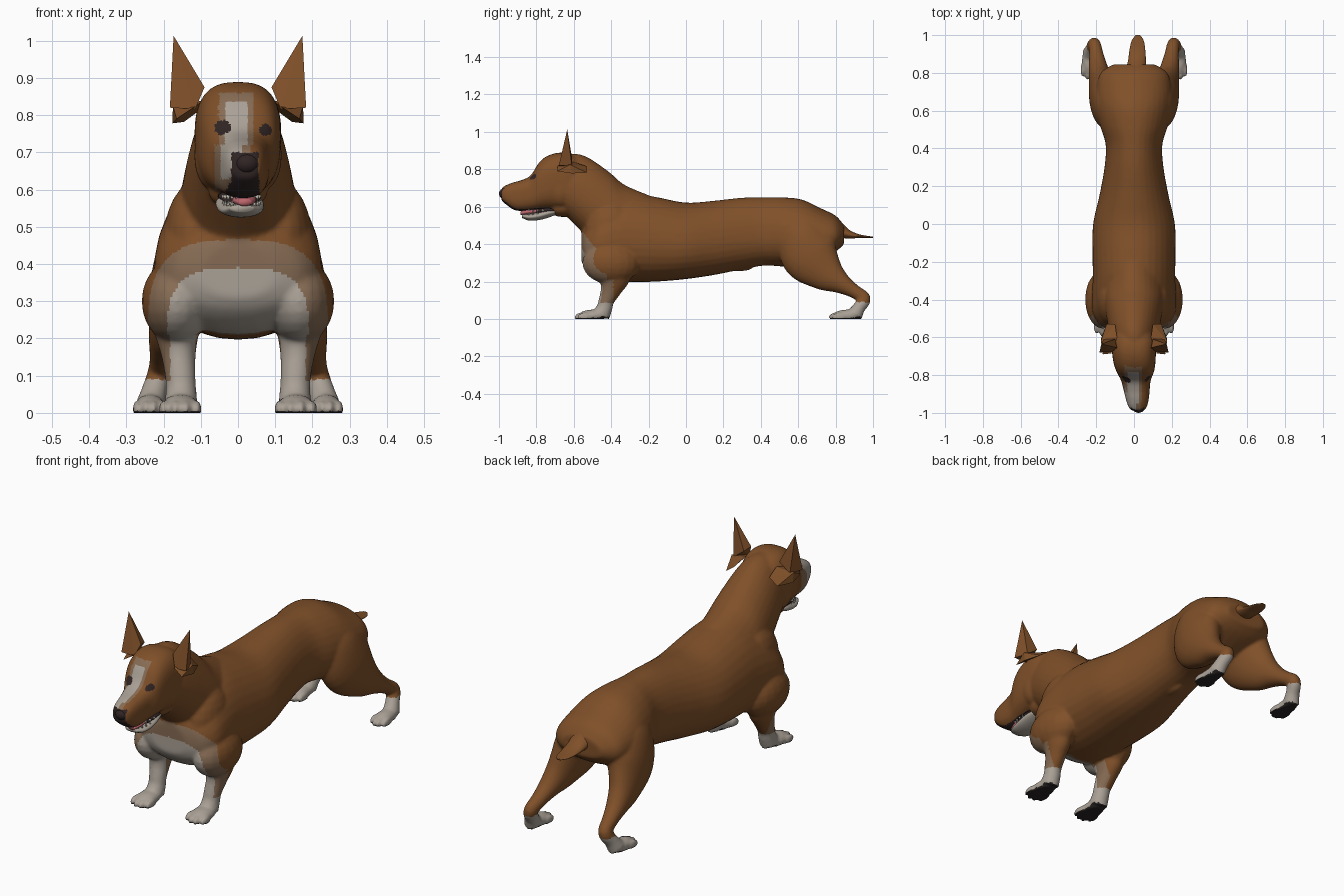
import bpy, bmesh, math
from mathutils import Vector, Matrix

cube = bpy.data.objects.get("Cube")
if cube:
    bpy.data.objects.remove(cube, do_unlink=True)


def material(name, r, g, b):
    m = bpy.data.materials.new(name)
    m.use_nodes = True
    m.diffuse_color = (r, g, b, 1)
    bsdf = m.node_tree.nodes["Principled BSDF"]
    bsdf.inputs["Base Color"].default_value = (r, g, b, 1)
    bsdf.inputs["Roughness"].default_value = 0.8
    return m


BROWN = material("brown coat", 0.213, 0.08, 0.022)
TAN = material("tan blend", 0.24, 0.148, 0.088)
WHITE = material("white fur", 0.4, 0.355, 0.305)
DARK = material("dark nose", 0.03, 0.018, 0.018)
PAD = material("black pads", 0.02, 0.017, 0.016)
PINK = material("pink tongue", 0.5, 0.13, 0.15)
TOOTH = material("ivory teeth", 0.5, 0.47, 0.41)


def smooth_path(sections, k=5):
    """Catmull-Rom resampling of the cross-section list."""
    s = [Vector(v) for v in sections]
    out = []
    for i in range(len(s) - 1):
        a, b, c, d = s[max(i - 1, 0)], s[i], s[i + 1], s[min(i + 2, len(s) - 1)]
        for j in range(k):
            t = j / k
            out.append(b + (c - a) * (t / 2) + (a * 2 - b * 5 + c * 4 - d) * (t * t / 2)
                       + (b * 3 - a - c * 3 + d) * (t ** 3 / 2))
    return out + [s[-1]]


def power(v, p):
    return math.copysign(abs(v) ** p, v)


def loft(bm, sections, axis=None, square=1, pear=0, n=32):
    """Skin rounded rings (x, y, z, half width, half height) along a path."""
    path = smooth_path(sections)
    rings = []
    for i, p in enumerate(path):
        c = Vector(p[:3])
        ahead, behind = path[min(i + 1, len(path) - 1)], path[max(i - 1, 0)]
        t = Vector(axis) if axis else (Vector(ahead[:3]) - Vector(behind[:3])).normalized()
        u = (Vector((1, 0, 0)) - t * t.x).normalized()
        v = t.cross(u)
        ring = []
        for a in (math.tau * j / n for j in range(n)):
            across = power(math.cos(a), square) * (1 - pear * math.sin(a))
            ring.append(bm.verts.new(c + u * p[3] * across + v * p[4] * power(math.sin(a), square)))
        rings.append(ring)
    for r, q in zip(rings, rings[1:]):
        for j in range(n):
            bm.faces.new((r[j], r[(j + 1) % n], q[(j + 1) % n], q[j]))
    bm.faces.new(rings[0][::-1])
    bm.faces.new(rings[-1])


def trunk(bm, rows, square=1, pear=0):
    """Loft along y from rows of (y, bottom, top, half width, centre x)."""
    loft(bm, [(x, y, (b + t) / 2, w, (t - b) / 2) for y, b, t, w, x in rows],
         (0, -1, 0), square, pear)


def ball(bm, c, r):
    bmesh.ops.create_uvsphere(bm, u_segments=20, v_segments=12, radius=1,
                              matrix=Matrix.Translation(c) @ Matrix.Diagonal((*r, 1)))


def finish(name, bm, mat, smooth=True):
    bmesh.ops.recalc_face_normals(bm, faces=bm.faces)
    me = bpy.data.meshes.new(name)
    bm.to_mesh(me)
    bm.free()
    me.materials.append(mat)
    ob = bpy.data.objects.new(name, me)
    bpy.context.collection.objects.link(ob)
    if smooth:
        me.shade_smooth()
    return ob


# Torso, neck and head masses
bm = bmesh.new()
trunk(bm, [(-.56, .31, .46, .1, 0), (-.54, .275, .51, .165, 0), (-.5, .24, .56, .205, 0),
           (-.45, .215, .61, .222, 0), (-.38, .203, .65, .222, 0), (-.28, .197, .67, .217, 0),
           (-.15, .2, .65, .218, 0), (0, .213, .622, .215, 0), (.15, .235, .632, .182, 0),
           (.3, .265, .648, .155, 0), (.42, .285, .65, .149, 0), (.52, .28, .65, .178, 0),
           (.62, .28, .638, .197, 0), (.72, .32, .592, .197, 0), (.8, .36, .552, .175, 0),
           (.845, .4, .5, .11, 0)], .95, .13)
trunk(bm, [(-.65, .56, .88, .112, 0), (-.58, .49, .882, .128, 0), (-.51, .42, .855, .142, 0),
           (-.41, .35, .785, .157, 0), (-.33, .3, .718, .165, 0), (-.2, .3, .662, .15, 0)], 1, .12)
trunk(bm, [(-.56, .62, .85, .095, 0), (-.62, .59, .882, .115, 0), (-.68, .585, .889, .116, 0),
           (-.74, .587, .872, .11, .003), (-.785, .585, .837, .098, .007),
           (-.83, .58, .768, .078, .01), (-.88, .577, .742, .069, .014),
           (-.92, .583, .731, .062, .017), (-.96, .61, .716, .052, .019),
           (-.987, .632, .7, .037, .02)], .74)
ball(bm, (0, .29, .28), (.03, .07, .025))
ball(bm, (0, -.66, .595), (.08, .08, .05))

# Shoulders, cheeks, legs, paws and toes on both sides
for s in (1, -1):
    ball(bm, (s * .165, -.4, .3), (.094, .155, .115))
    ball(bm, (s * .115, -.4, .46), (.085, .14, .16))
    ball(bm, (s * .07, -.67, .69), (.048, .07, .09))
    loft(bm, [(s * .17, -.41, .32, .07, .1), (s * .165, -.385, .23, .062, .09),
              (s * .16, -.4, .16, .047, .058), (s * .155, -.425, .1, .041, .042),
              (s * .153, -.435, .06, .041, .042), (s * .153, -.455, .02, .045, .05)])
    loft(bm, [(s * .09, .6, .55, .05, .07), (s * .115, .62, .46, .09, .13),
              (s * .147, .665, .34, .09, .155), (s * .174, .747, .248, .066, .105),
              (s * .19, .83, .19, .05, .057), (s * .2, .9, .147, .038, .037),
              (s * .21, .952, .108, .033, .036), (s * .225, .925, .06, .034, .034),
              (s * .235, .9, .02, .04, .045)])
    for px, py, w in ((.155, -.5, .05), (.237, .86, .04)):
        ball(bm, (s * px, py, .018), (w, .075, .032))
        for k in range(4):
            off = (k - 1.5) / 1.5
            ball(bm, (s * px + off * w * .88, py - .068 + abs(off) * .024, .01),
                 (w * .27, .039, .024))

body = finish("dog_body", bm, BROWN)
remesh = body.modifiers.new("fuse", 'REMESH')
remesh.mode = 'VOXEL'
remesh.voxel_size = 0.0075
relax = body.modifiers.new("relax", 'SMOOTH')
relax.factor = 0.5
relax.iterations = 8
bpy.context.view_layer.update()
graph = bpy.context.evaluated_depsgraph_get()
fused = bpy.data.meshes.new_from_object(body.evaluated_get(graph))
body.modifiers.clear()
body.data = fused
fused.name = "dog_body"
for v in fused.vertices:
    v.co.z = max(v.co.z, 0)


# Coat markings by position
def coat(c, n):
    x, y, z = abs(c.x), c.y, c.z
    if z < .007 or (z < .03 and n.z < -.5):
        return PAD
    if y < -.72 and z > .57:
        if y < -.945 and z < .7 and -.018 < c.x < .055:
            return DARK
        for ex, ez, w in ((-.042, .766, .021), (.074, .76, .016)):
            if ((c.x - ex) / w) ** 2 + ((z - ez) / w) ** 2 < 1 and abs(y + .8) < .04:
                return DARK
        if n.z < -.6 and abs(c.x - .012) < .045:
            return DARK
        d = abs(c.x + (.005 if z > .72 else .016))
        if z > .63 and d < .031 and z < .835:
            return WHITE
        return TAN if z > .6 and d < .047 and z < .86 else BROWN
    if y > .6:
        return WHITE if z < .09 else BROWN
    if y < -.2 and z < .21 and x > .09:
        if z < .085 or (y < -.415 and x < .182):
            return WHITE
        return TAN if y < -.39 or (x < .145 and y < -.35) else BROWN
    if y < -.42 and z > .19:
        if z > .21 and (x / .19) ** 3 + (abs(z - .21) / .18) ** 3 < 1 and y < -.44:
            return WHITE
        if (x / .242) ** 3 + (abs(z - .21) / .255) ** 3 < 1:
            return TAN
    return BROWN


fused.materials.clear()
palette = [BROWN, TAN, WHITE, DARK, PAD]
for m in palette:
    fused.materials.append(m)
for f in fused.polygons:
    f.material_index = palette.index(coat(f.center, f.normal))
fused.shade_smooth()

# Pointed ears and the ragged flaps below them
ear = [(.183, -.68, .82), (.115, -.675, .816), (.09, -.655, .875), (.16, -.61, .82),
       (.1, -.61, .865), (.173, -.635, 1.013)]
flap = [(.09, -.6, .84), (.12, -.685, .82), (.165, -.69, .79), (.176, -.61, .778),
        (.145, -.53, .782), (.1, -.53, .815), (.175, -.62, .825)]
for s, side in ((1, "left"), (-1, "right")):
    for name, pts in (("ear", ear), ("ear_flap", flap)):
        bm = bmesh.new()
        for px, py, pz in pts:
            bm.verts.new((s * px, py, pz))
        bmesh.ops.convex_hull(bm, input=bm.verts)
        finish(side + "_" + name, bm, BROWN, False)

# Flat tapering tail
bm = bmesh.new()
loft(bm, [(.01, .79, .49, .06, .05), (.016, .86, .455, .048, .026), (.018, .92, .443, .042, .011),
          (.02, .97, .438, .032, .006), (.02, 1.0, .437, .012, .003)])
finish("tail", bm, BROWN)

# Nose
bm = bmesh.new()
ball(bm, (.024, -.968, .67), (.034, .032, .029))
finish("nose", bm, DARK)

# Open lower jaw, dark lining, tongue and teeth
bm = bmesh.new()
trunk(bm, [(-.7, .555, .59, .055, .003), (-.74, .54, .588, .064, .004), (-.79, .528, .573, .062, .007),
           (-.84, .526, .563, .052, .009), (-.877, .54, .56, .032, .01)])
finish("lower_jaw", bm, WHITE)
bm = bmesh.new()
trunk(bm, [(-.68, .565, .6, .055, 0), (-.75, .565, .598, .058, .005), (-.8, .56, .586, .05, .008)])
finish("mouth_lining", bm, DARK)
bm = bmesh.new()
trunk(bm, [(-.72, .57, .595, .03, .01), (-.8, .562, .59, .034, .014),
           (-.85, .556, .587, .032, .016), (-.885, .556, .575, .018, .018)])
finish("tongue", bm, PINK)
bm = bmesh.new()
for k in range(13):
    a = math.pi * k / 12
    px, py = .009 + .05 * math.cos(a), -.765 - .105 * math.sin(a)
    for z, flip in ((.564, 0), (.577, math.pi)):
        bmesh.ops.create_cone(bm, cap_ends=True, segments=6, radius1=.006, radius2=.001, depth=.016,
                              matrix=Matrix.Translation((px, py, z)) @ Matrix.Rotation(flip, 4, 'X'))
finish("teeth", bm, TOOTH)
